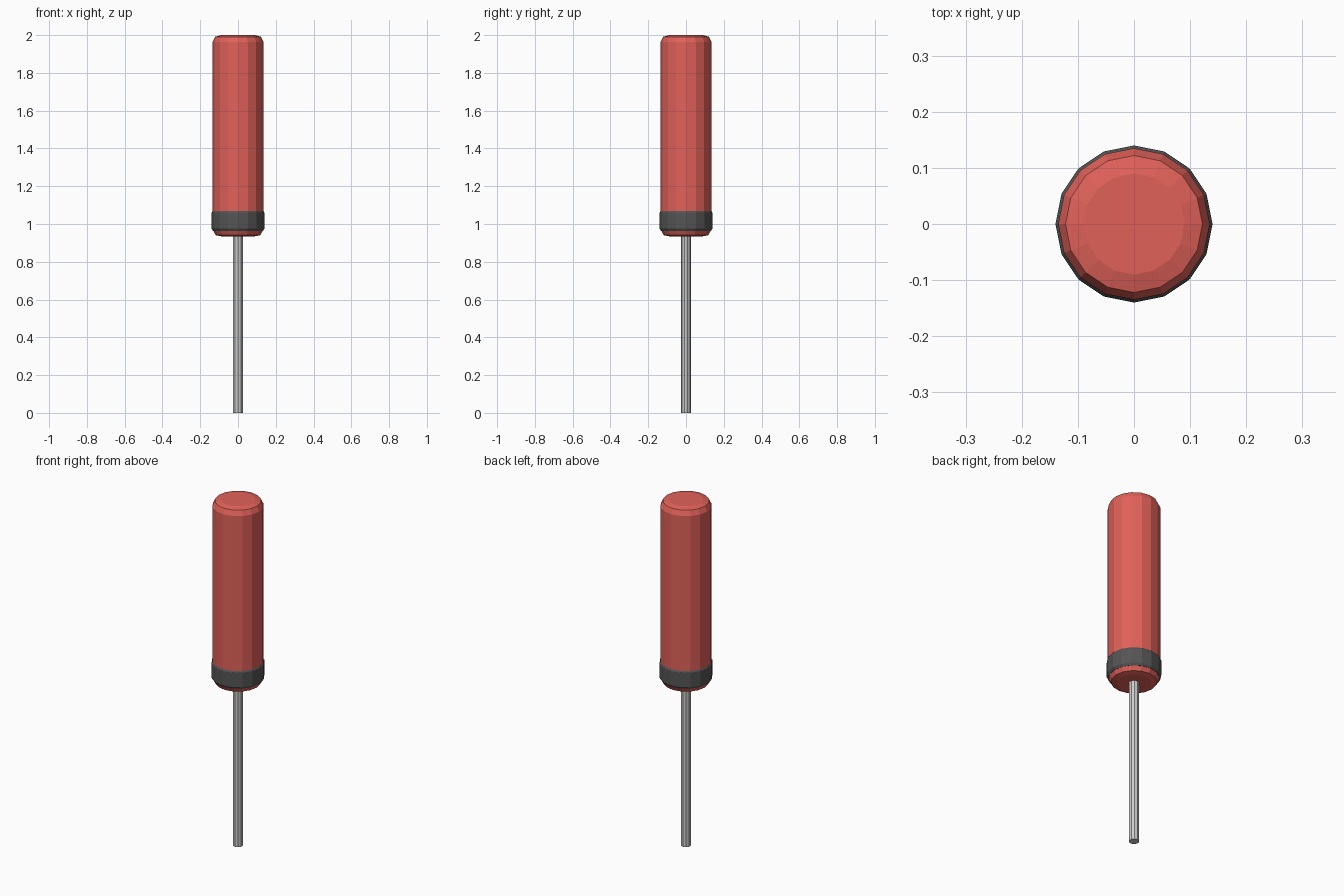
import bpy, bmesh, math

if "Cube" in bpy.data.objects:
    bpy.data.objects.remove(bpy.data.objects["Cube"])


def material(name, rgb):
    m = bpy.data.materials.new(name)
    m.diffuse_color = (*rgb, 1)
    m.use_nodes = True
    m.node_tree.nodes["Principled BSDF"].inputs["Base Color"].default_value = m.diffuse_color
    return m


def lathe(name, profile, sides, mat=None):
    """Closed faceted solid turned around z from (radius, z) points, bottom to top."""
    bm = bmesh.new()
    rings = []
    for r, z in profile:
        angles = [math.pi / 2 + math.tau * i / sides for i in range(sides)]
        rings.append([bm.verts.new((r * math.cos(a), r * math.sin(a), z)) for a in angles])
    for low, high in zip(rings, rings[1:]):
        for i in range(sides):
            j = (i + 1) % sides
            bm.faces.new((low[i], low[j], high[j], high[i]))
    bm.faces.new(rings[0][::-1])
    bm.faces.new(rings[-1])
    bmesh.ops.recalc_face_normals(bm, faces=bm.faces)
    me = bpy.data.meshes.new(name)
    bm.to_mesh(me)
    bm.free()
    ob = bpy.data.objects.new(name, me)
    bpy.context.collection.objects.link(ob)
    if mat:
        me.materials.append(mat)
    return ob


red = material("red_plastic", (0.75, 0.12, 0.1))
dark = material("dark_rubber", (0.09, 0.09, 0.09))

# Handle with softened ends
lathe("handle", [(0.09, 0.935), (0.118, 0.941), (0.135, 0.972),
                 (0.135, 1.963), (0.122, 1.991), (0.09, 2.0)], 16, red)

# Collar band around the lower handle
lathe("collar", [(0.132, 0.964), (0.14, 0.976), (0.14, 1.06), (0.135, 1.068)], 16, dark)

# Metal shaft, running up into the handle
lathe("shaft", [(0.0265, 0.0), (0.0265, 0.96)], 10)
